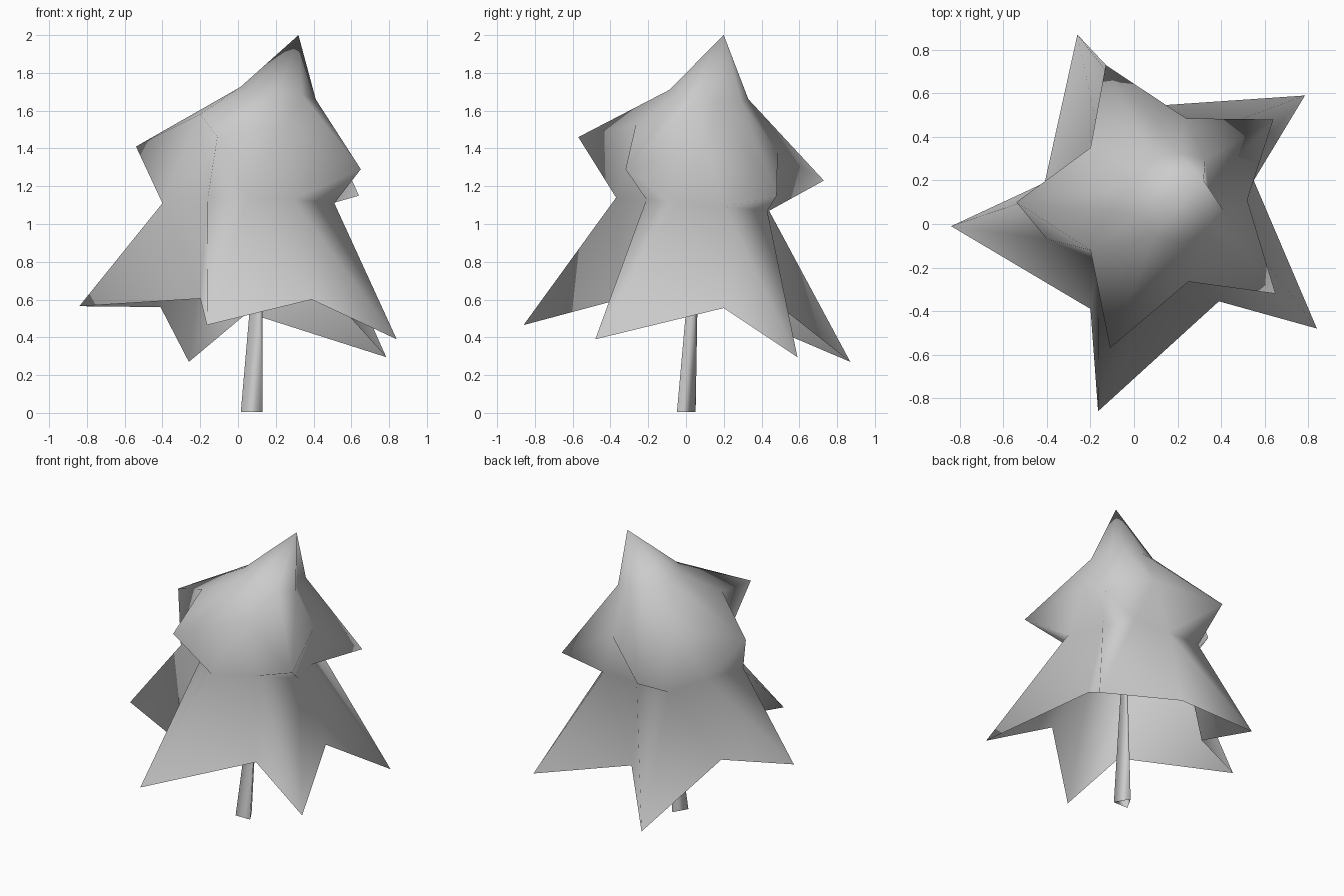
import bpy, bmesh
from math import sin, cos, radians
from mathutils import Vector

default = bpy.data.objects.get("Cube")
if default:
    bpy.data.objects.remove(default, do_unlink=True)


def make_material(name, value):
    mat = bpy.data.materials.new(name)
    mat.use_nodes = True
    colour = (value, value, value, 1)
    mat.diffuse_color = colour
    mat.node_tree.nodes["Principled BSDF"].inputs["Base Color"].default_value = colour
    return mat


grey = make_material("plain grey", 0.6)


def make_object(name, bm):
    """Turn a bmesh into a smooth grey object."""
    mesh = bpy.data.meshes.new(name)
    bm.to_mesh(mesh)
    bm.free()
    for polygon in mesh.polygons:
        polygon.use_smooth = True
    mesh.materials.append(grey)
    obj = bpy.data.objects.new(name, mesh)
    bpy.context.collection.objects.link(obj)


def add_ring(bm, points):
    return [bm.verts.new(p) for p in points]


def bridge(bm, upper, lower, lean_forward):
    """Join two matching rings with a band of triangles, facing outwards."""
    count = len(upper)
    for i in range(count):
        j = (i + 1) % count
        if lean_forward:
            bm.faces.new((upper[i], lower[i], lower[j]))
            bm.faces.new((upper[i], lower[j], upper[j]))
        else:
            bm.faces.new((upper[i], lower[i], upper[j]))
            bm.faces.new((lower[i], lower[j], upper[j]))


def fan(bm, tip, ring):
    for i, vert in enumerate(ring):
        bm.faces.new((tip, vert, ring[(i + 1) % len(ring)]))


def star(tips, notches):
    """Alternate five tips with five notches, anticlockwise from the -x side."""
    return [p for pair in zip(tips, notches) for p in pair]


def collar_point(step):
    # Small tilted ring just below the peak, dented under the leaning side
    angle = radians(200 + 36 * step)
    radius = 0.14 if step == 5 else 0.21
    dx, dy = radius * cos(angle), radius * sin(angle)
    return (0.21 + dx, 0.12 + dy, 1.685 - 0.16 * dx - 0.12 * dy)


# Foliage: leaning peak, collar, upper star, twisted waist and flared open skirt
bm = bmesh.new()
peak = bm.verts.new((0.32, 0.2, 2))
collar = add_ring(bm, [collar_point(i) for i in range(10)])
canopy = add_ring(bm, star(
    [(-.54, .1, 1.41), (-.11, -.57, 1.46), (.65, -.32, 1.29), (.64, .48, 1.15), (-.13, .73, 1.23)],
    [(-.2, -.12, 1.58), (.25, -.265, 1.53), (.52, .11, 1.42), (.24, .485, 1.38), (-.2, .35, 1.48)]))
waist = add_ring(bm, star(
    [(-.4, -.07, 1.11), (.05, -.37, 1.14), (.51, -.05, 1.11), (.35, .43, 1.07), (-.17, .44, 1.07)],
    [(-.16, -.17, 1.14), (.29, -.21, 1.13), (.43, .2, 1.09), (.08, .44, 1.07), (-.28, .18, 1.09)]))
skirt = add_ring(bm, star(
    [(-.84, -.01, .565), (-.165, -.86, .465), (.84, -.48, .39), (.785, .59, .295), (-.26, .87, .27)],
    [(-.2, -.39, .605), (.39, -.355, .6), (.55, .2, .555), (.05, .54, .53), (-.41, .19, .56)]))
fan(bm, peak, collar)
bridge(bm, collar, canopy, True)
bridge(bm, canopy, waist, False)
bridge(bm, waist, skirt, True)
make_object("foliage", bm)


# Trunk: slim, three-sided, open, tapered and slightly leaning
def trunk_ring(bm, centre, radius, sides=3):
    angles = [radians(90 + 360 * i / sides) for i in range(sides)]
    return add_ring(bm, [centre + Vector((cos(a), sin(a), 0)) * radius for a in angles])


bm = bmesh.new()
top = trunk_ring(bm, Vector((0.117, 0.05, 1)), 0.018)
foot = trunk_ring(bm, Vector((0.072, -0.015, 0.005)), 0.066)
bridge(bm, top, foot, True)
make_object("trunk", bm)
